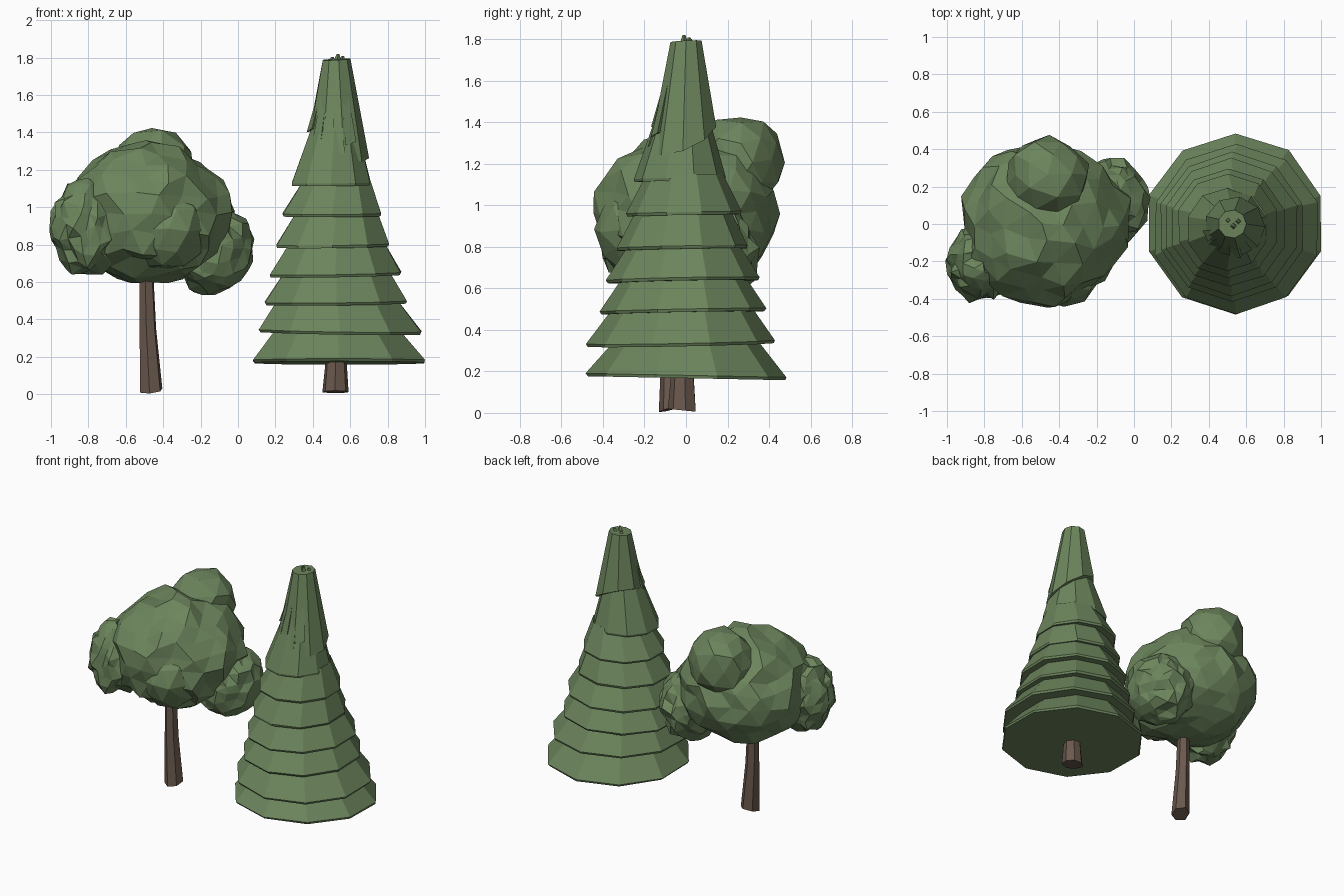
import bpy, bmesh, math, random
from mathutils import Vector

if "Cube" in bpy.data.objects:
    bpy.data.objects.remove(bpy.data.objects["Cube"])

random.seed(7)


def material(name, color):
    m = bpy.data.materials.new(name)
    m.diffuse_color = (*color, 1)
    m.use_nodes = True
    m.node_tree.nodes["Principled BSDF"].inputs["Base Color"].default_value = m.diffuse_color
    return m


LEAF = material("leaf green", (0.15, 0.235, 0.108))
BARK = material("bark brown", (0.145, 0.10, 0.076))


def finish(bm, name, mat):
    bmesh.ops.recalc_face_normals(bm, faces=bm.faces)
    me = bpy.data.meshes.new(name)
    bm.to_mesh(me)
    bm.free()
    me.materials.append(mat)
    ob = bpy.data.objects.new(name, me)
    bpy.context.collection.objects.link(ob)
    return ob


def ring(bm, sides, cx, cy, z, r, start=90, tilt=(0, 0), jitter=0.0):
    """Polygon loop, optionally leaning and uneven."""
    vs = []
    for i in range(sides):
        a = math.radians(start + 360 * i / sides)
        rr = r * (1 + random.uniform(-jitter, jitter))
        dx, dy = rr * math.cos(a), rr * math.sin(a)
        vs.append(bm.verts.new((cx + dx, cy + dy, z + tilt[0] * dx + tilt[1] * dy)))
    return vs


def loft(bm, rings):
    """Skin consecutive loops and cap both ends."""
    for a, b in zip(rings, rings[1:]):
        n = len(a)
        for i in range(n):
            j = (i + 1) % n
            bm.faces.new((a[i], a[j], b[j], b[i]))
    bm.faces.new(rings[0])
    bm.faces.new(rings[-1])


def lobe(name, center, radii, detail, rough, floor=-1.0):
    """Faceted leaf clump with uneven vertices."""
    bm = bmesh.new()
    bmesh.ops.create_icosphere(bm, subdivisions=detail, radius=1)
    c, r = Vector(center), Vector(radii)
    for v in bm.verts:
        wobble = Vector([random.uniform(-1, 1) for _ in range(3)]) * rough * 0.9
        d = v.co * (1.02 + random.uniform(-rough, rough * 0.6)) + wobble
        v.co = c + Vector((d.x * r.x, d.y * r.y, max(d.z, floor) * r.z))
    finish(bm, name, LEAF)


# Round tree: crown made of overlapping clumps
lobe("crown_main", (-0.48, 0.0, 0.96), (0.44, 0.43, 0.38), 3, 0.06, -0.96)
lobe("crown_back_top", (-0.46, 0.26, 1.21), (0.23, 0.21, 0.22), 2, 0.07)
lobe("crown_left", (-0.82, -0.21, 0.89), (0.18, 0.20, 0.25), 3, 0.09)
lobe("crown_right", (-0.14, 0.11, 0.78), (0.22, 0.24, 0.25), 3, 0.09)
lobe("crown_front", (-0.38, -0.24, 0.88), (0.20, 0.20, 0.22), 2, 0.06)

# Round tree trunk
bm = bmesh.new()
loft(bm, [ring(bm, 6, -0.462, -0.07, 0.02, 0.062, 20, (0.1, 0.25), 0.06),
          ring(bm, 6, -0.482, -0.07, 0.35, 0.047, 20),
          ring(bm, 6, -0.492, -0.07, 0.72, 0.038, 20)])
finish(bm, "round_tree_trunk", BARK)

# Conifer trunk
bm = bmesh.new()
loft(bm, [ring(bm, 7, 0.522, -0.015, 0.012, 0.07, 10, (0, -0.1), 0.1),
          ring(bm, 7, 0.525, -0.015, 0.22, 0.054, 10)])
finish(bm, "conifer_trunk", BARK)

# Conifer tiers: rim height, centre x, centre y, rim radius, top height, top radius
TIERS = [
    (0.175, 0.543, 0.003, 0.483, 0.36, 0.335),
    (0.335, 0.547, -0.025, 0.455, 0.52, 0.325),
    (0.490, 0.525, -0.015, 0.398, 0.67, 0.285),
    (0.640, 0.520, -0.015, 0.368, 0.82, 0.260),
    (0.795, 0.505, -0.020, 0.317, 0.98, 0.225),
    (0.960, 0.503, -0.010, 0.277, 1.15, 0.185),
    (1.125, 0.497, -0.030, 0.222, 1.42, 0.130),
]
for n, (z0, cx, cy, r0, z1, r1) in enumerate(TIERS):
    bm = bmesh.new()
    tilt = (0, -0.02) if n == 0 else (random.uniform(-0.02, 0.02), 0.02)
    tx = 0.53 if n < 6 else 0.515
    loft(bm, [ring(bm, 10, cx, cy, z0 - 0.008, r0 * 0.985, 90, tilt),
              ring(bm, 10, cx, cy, z0 + 0.006, r0, 90, tilt, 0.012),
              ring(bm, 10, tx, cy * 0.6, z1, r1, 90)])
    finish(bm, f"conifer_tier_{n + 1}", LEAF)

# Leaning top tier
bm = bmesh.new()
loft(bm, [ring(bm, 9, 0.538, -0.015, 1.335, 0.163, 80, (-0.45, 0.35)),
          ring(bm, 9, 0.525, 0.0, 1.79, 0.076, 80, (0.05, 0.05))])
finish(bm, "conifer_top", LEAF)

# Ragged leaf flaps on the front of the top
bm = bmesh.new()
for deg, zb, zt in ((205, 1.40, 1.58), (232, 1.28, 1.64), (255, 1.36, 1.62),
                    (275, 1.27, 1.56), (298, 1.33, 1.65)):
    a = math.radians(deg)
    out, side = Vector((math.cos(a), math.sin(a), 0)), Vector((-math.sin(a), math.cos(a), 0))
    base = Vector((0.525, 0.0, 0))

    def point(r, w, z):
        return bm.verts.new(base + out * r + side * w + Vector((0, 0, z)))

    rb, rt = 0.178 - (zb - 1.3) * 0.2, 0.165 - (zt - 1.3) * 0.2
    low = [point(rb, -0.035, zb), point(rb, 0.03, zb + 0.02), point(rb - 0.07, 0, zb + 0.02)]
    top = [point(rt, -0.018, zt), point(rt, 0.015, zt - 0.01), point(rt - 0.05, 0, zt)]
    loft(bm, [low, top])
finish(bm, "conifer_flaps", LEAF)

# Small tufts at the tip
bm = bmesh.new()
for dx, dy, h in ((0.0, -0.01, 0.03), (0.025, 0.015, 0.018), (-0.03, 0.02, 0.012)):
    loft(bm, [ring(bm, 4, 0.53 + dx, dy, 1.775, 0.022),
              ring(bm, 4, 0.535 + dx, dy, 1.79 + h, 0.007)])
finish(bm, "conifer_tip", LEAF)
